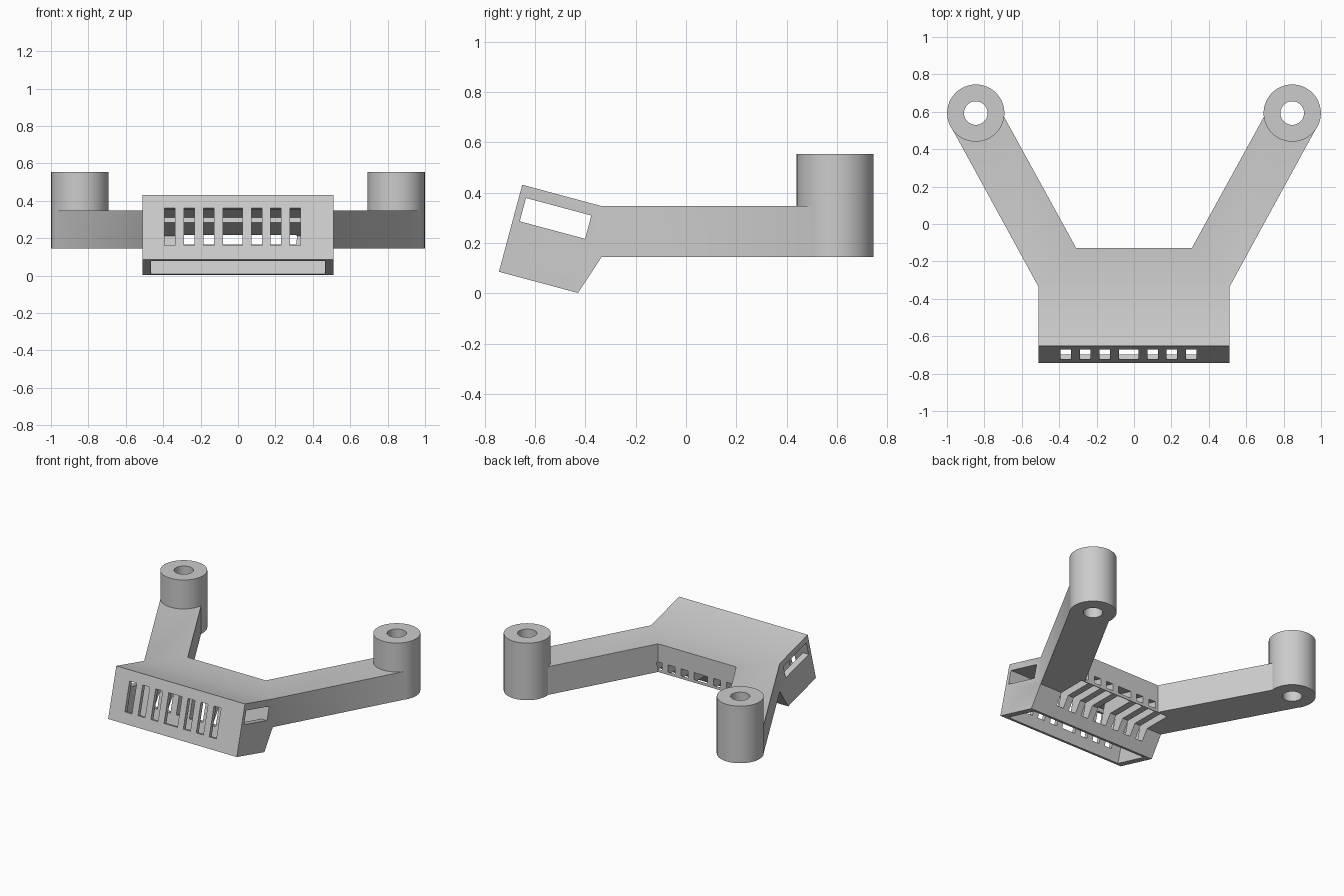
import bpy, bmesh, math
from mathutils import Vector

if "Cube" in bpy.data.objects:
    bpy.data.objects.remove(bpy.data.objects["Cube"], do_unlink=True)

# Single matte grey
GREY = (0.6, 0.6, 0.6, 1)
mat = bpy.data.materials.new("light grey")
mat.use_nodes = True
mat.diffuse_color = GREY
mat.node_tree.nodes["Principled BSDF"].inputs["Base Color"].default_value = GREY

TILT = math.radians(15)
BOTTOM, TOP = 0.145, 0.347      # height range of the arms
BOSS, BOSS_R, HOLE_R = (0.846, 0.593), 0.153, 0.063


def prism(name, points, direction):
    """Closed solid made by sweeping a polygon along a direction."""
    bm = bmesh.new()
    face = bm.faces.new([bm.verts.new(p) for p in points])
    swept = bmesh.ops.extrude_face_region(bm, geom=[face])["geom"]
    bmesh.ops.translate(bm, vec=direction,
                        verts=[g for g in swept if isinstance(g, bmesh.types.BMVert)])
    bmesh.ops.recalc_face_normals(bm, faces=bm.faces)
    mesh = bpy.data.meshes.new(name)
    bm.to_mesh(mesh)
    bm.free()
    mesh.materials.append(mat)
    obj = bpy.data.objects.new(name, mesh)
    bpy.context.collection.objects.link(obj)
    return obj


def tilted(u, v):
    """Housing coordinates: u runs back, v runs down from the top front edge."""
    c, s = math.cos(TILT), math.sin(TILT)
    return (-0.651 + u * c - v * s, 0.432 - u * s - v * c)


def across(name, profile, x0, x1):
    return prism(name, [(x0, y, z) for y, z in profile], Vector((x1 - x0, 0, 0)))


def tilted_box(name, x0, x1, u0, u1, v0, v1):
    corners = [(u0, v0), (u1, v0), (u1, v1), (u0, v1)]
    return across(name, [tilted(*p) for p in corners], x0, x1)


def upright_cylinder(name, side, radius, z0, z1):
    ring = [(side * BOSS[0] + radius * math.cos(i * math.tau / 64),
             BOSS[1] + radius * math.sin(i * math.tau / 64), z0) for i in range(64)]
    return prism(name, ring, Vector((0, 0, z1 - z0)))


def combine(target, tool, operation):
    mod = target.modifiers.new(tool.name, "BOOLEAN")
    mod.operation, mod.solver, mod.object = operation, "EXACT", tool
    bpy.context.view_layer.objects.active = target
    bpy.ops.object.modifier_apply(modifier=mod.name)
    bpy.data.objects.remove(tool, do_unlink=True)


# Tilted housing with its sloped rear gusset
housing = [tilted(0, 0), tilted(0, 0.358), tilted(0.325, 0.358),
           (-0.335, BOTTOM), (-0.335, TOP)]
bracket = across("vented_bracket", housing, -0.511, 0.511)

# Crossbar and two splayed arms as one plan outline
right_half = [(0.511, -0.335), (0.979, 0.521), (0.739, 0.654), (0.31, -0.127)]
plan = right_half + [(-x, y) for x, y in reversed(right_half)]
arms = prism("arms", [(x, y, BOTTOM) for x, y in plan], Vector((0, 0, TOP - BOTTOM)))
combine(bracket, arms, "UNION")

# Mounting bosses with through holes
for side in (-1, 1):
    combine(bracket, upright_cylinder("boss", side, BOSS_R, BOTTOM, 0.555), "UNION")
    combine(bracket, upright_cylinder("boss_hole", side, HOLE_R, 0, 1), "DIFFERENCE")

# Cavity open at the underside, and side windows through both end walls
combine(bracket, tilted_box("cavity", -0.465, 0.465, 0.028, 0.297, 0.047, 0.5), "DIFFERENCE")
combine(bracket, tilted_box("side_window", -0.7, 0.7, 0.028, 0.297, 0.047, 0.143), "DIFFERENCE")

# Vent slots running back through the housing and under the crossbar
for centre in (-0.364, -0.26, -0.157, -0.028, 0.1, 0.203, 0.306):
    half = 0.053 if centre == -0.028 else 0.028
    combine(bracket, tilted_box("vent_slot", centre - half, centre + half,
                                -0.1, 0.575, 0.073, 0.28), "DIFFERENCE")

# Round walls shade smoothly, edges stay crisp
bpy.ops.object.select_all(action="DESELECT")
bracket.select_set(True)
bpy.context.view_layer.objects.active = bracket
bpy.ops.object.shade_smooth_by_angle(angle=math.radians(30))
